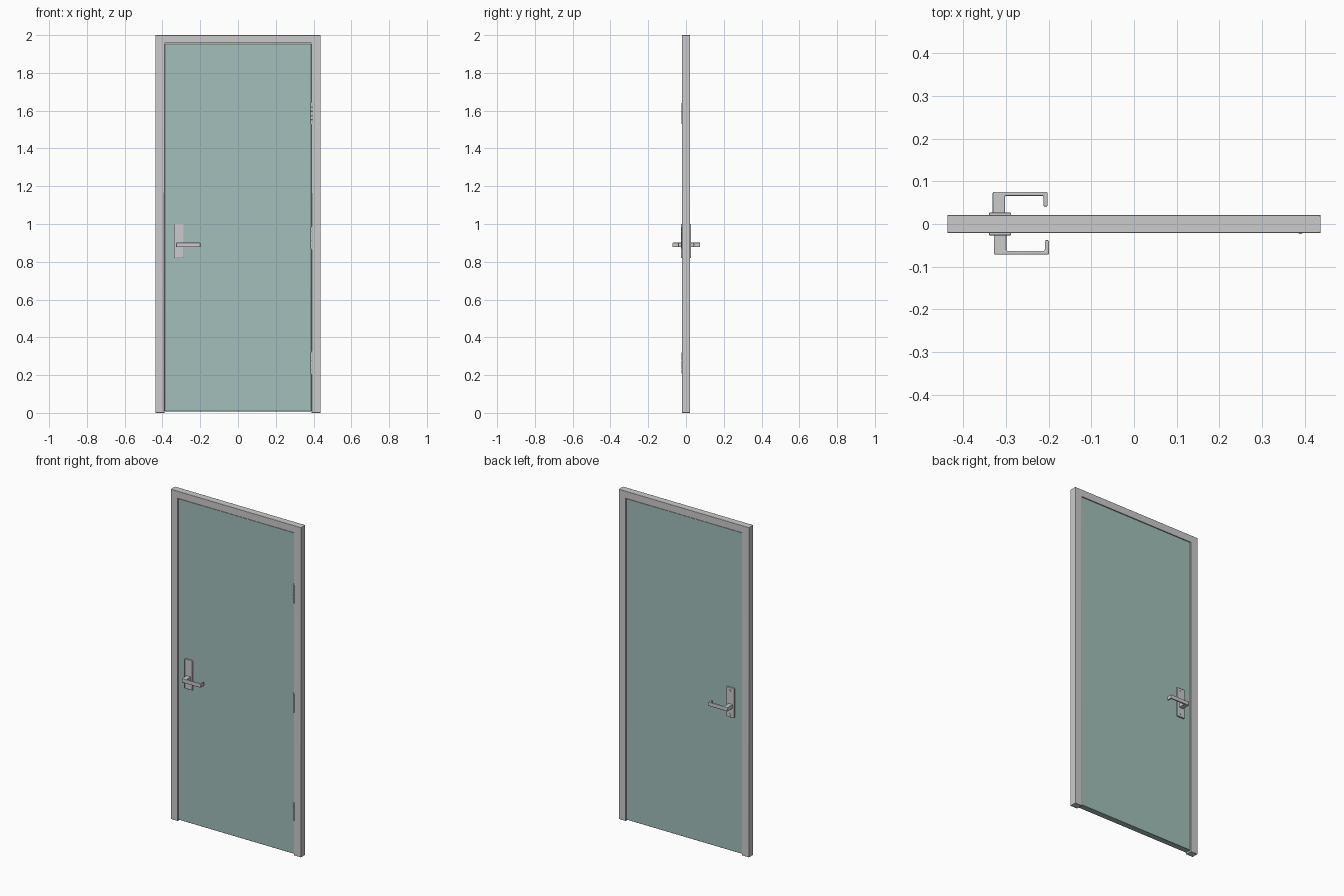
import bpy, bmesh, math
from mathutils import Matrix, Vector

if "Cube" in bpy.data.objects:
    bpy.data.objects.remove(bpy.data.objects["Cube"])


def finish(bm, name, bevel=0.0, segs=2, mat=None):
    bmesh.ops.recalc_face_normals(bm, faces=bm.faces)
    me = bpy.data.meshes.new(name)
    bm.to_mesh(me)
    bm.free()
    ob = bpy.data.objects.new(name, me)
    bpy.context.collection.objects.link(ob)
    if mat:
        me.materials.append(mat)
    if bevel:
        m = ob.modifiers.new("bevel", "BEVEL")
        m.width, m.segments, m.limit_method = bevel, segs, "ANGLE"
    bpy.ops.object.select_all(action="DESELECT")
    ob.select_set(True)
    bpy.context.view_layer.objects.active = ob
    bpy.ops.object.shade_smooth_by_angle(angle=math.radians(35))
    return ob


def extrude(name, pts, vec, bevel=0.0, segs=2):
    bm = bmesh.new()
    face = bm.faces.new([bm.verts.new(p) for p in pts])
    r = bmesh.ops.extrude_face_region(bm, geom=[face])
    moved = [g for g in r["geom"] if isinstance(g, bmesh.types.BMVert)]
    bmesh.ops.translate(bm, verts=moved, vec=vec)
    return finish(bm, name, bevel, segs)


def box(name, lo, hi, bevel=0.0, segs=2, mat=None):
    lo, hi = Vector(lo), Vector(hi)
    bm = bmesh.new()
    mx = Matrix.Translation((lo + hi) / 2) @ Matrix.Diagonal((*(hi - lo), 1))
    bmesh.ops.create_cube(bm, size=1, matrix=mx)
    return finish(bm, name, bevel, segs, mat)


def cylinder(name, c, r, h, axis="Z", bevel=0.0):
    bm = bmesh.new()
    rot = Matrix.Rotation(math.pi / 2, 4, "X") if axis == "Y" else Matrix()
    bmesh.ops.create_cone(bm, cap_ends=True, segments=20, radius1=r, radius2=r,
                          depth=h, matrix=Matrix.Translation(c) @ rot)
    return finish(bm, name, bevel)


# Door frame: one inverted U, open at the floor
W, IN, TOP, D = 0.437, 0.39, 1.957, 0.021
u = [(-W, 0), (-W, 2), (W, 2), (W, 0), (IN, 0), (IN, TOP), (-IN, TOP), (-IN, 0)]
extrude("door_frame", [(x, -D, z) for x, z in u], (0, 2 * D, 0), 0.0015)

# Tinted door leaf, slightly recessed with a small clearance gap
teal = bpy.data.materials.new("teal_paint")
teal.diffuse_color = (0.36, 0.52, 0.49, 1)
teal.use_nodes = True
teal.node_tree.nodes["Principled BSDF"].inputs["Base Color"].default_value = teal.diffuse_color
box("door_leaf", (-0.388, -0.018, 0.008), (0.388, 0.018, 1.955), 0.001, 1, teal)

# Lever sets on both faces
for side, s, dx, out in (("front", -1, 0.0, 0.072), ("back", 1, -0.003, 0.075)):
    ys = sorted((s * 0.016, s * 0.0265))
    box(side + "_lock_plate", (-0.34, ys[0], 0.82), (-0.288, ys[1], 1.0), 0.002)
    tip = out - 0.034
    prof = [(-0.328, 0.024), (-0.328, out), (-0.199, out), (-0.199, tip),
            (-0.209, tip), (-0.209, out - 0.009), (-0.299, out - 0.009), (-0.299, 0.024)]
    extrude(side + "_lever", [(x + dx, s * y, 0.877) for x, y in prof],
            (0, 0, 0.024), 0.003, 3)

# Screw heads on the back plate
for i, z in enumerate((0.838, 0.982)):
    cylinder(f"plate_screw_{i + 1}", (-0.314, 0.0265, z), 0.006, 0.002, "Y", 0.0005)

# Hinges: five knuckles on a pin, with a leaf set in the gap
for i, zc in enumerate((0.265, 0.925, 1.585)):
    box(f"hinge_leaf_{i + 1}", (0.3885, -0.017, zc - 0.055), (0.3895, 0.012, zc + 0.055))
    cylinder(f"hinge_pin_{i + 1}", (0.39, -0.018, zc), 0.0035, 0.122)
    for k in range(5):
        cylinder(f"hinge_knuckle_{i + 1}_{k + 1}", (0.39, -0.018, zc + (k - 2) * 0.0225),
                 0.006, 0.0215, "Z", 0.0005)
